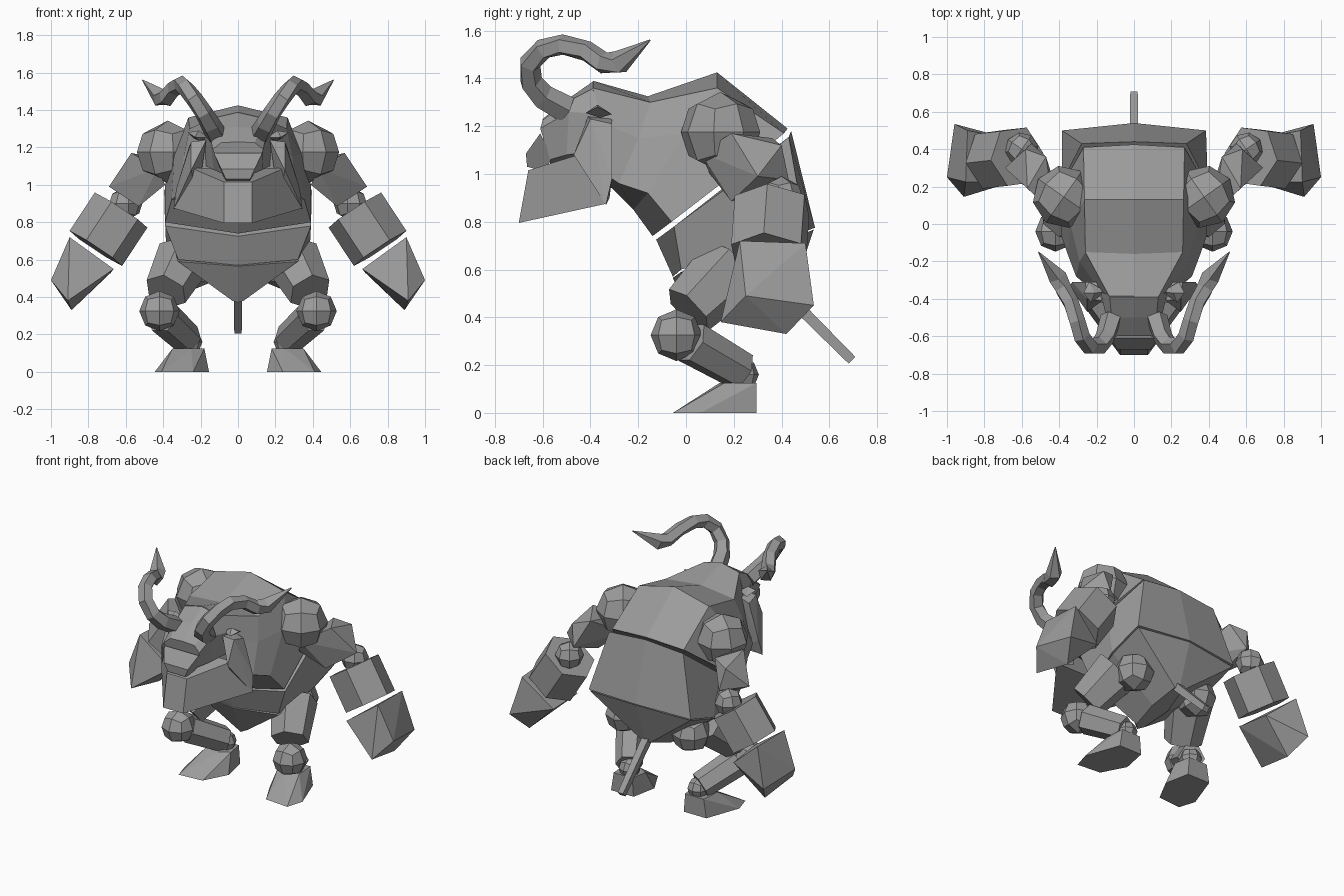
import bpy, bmesh, math
from mathutils import Vector, Matrix

if "Cube" in bpy.data.objects:
    bpy.data.objects.remove(bpy.data.objects["Cube"])

grey = bpy.data.materials.new("stone grey")
grey.diffuse_color = (0.33, 0.33, 0.33, 1)
grey.use_nodes = True
grey.node_tree.nodes["Principled BSDF"].inputs["Base Color"].default_value = grey.diffuse_color


def finish(bm, name):
    bmesh.ops.recalc_face_normals(bm, faces=bm.faces)
    me = bpy.data.meshes.new(name)
    bm.to_mesh(me)
    bm.free()
    me.materials.append(grey)
    ob = bpy.data.objects.new(name, me)
    bpy.context.collection.objects.link(ob)
    return ob


def mirrored(ob):
    m = ob.modifiers.new("mirror", "MIRROR")
    m.use_mirror_merge = False
    return ob


def loft(name, rings):
    """Skin between closed rings that have the same point count, with end caps."""
    bm = bmesh.new()
    vs = [[bm.verts.new(p) for p in r] for r in rings]
    n = len(rings[0])
    for a, b in zip(vs, vs[1:]):
        for i in range(n):
            j = (i + 1) % n
            bm.faces.new((a[i], a[j], b[j], b[i]))
    bm.faces.new(vs[0])
    bm.faces.new(vs[-1])
    return finish(bm, name)


def whole(half):
    """Complete a half ring that starts and ends on the centre line."""
    return half + [(-x, y, z) for x, y, z in half[-2:0:-1]]


def hull(name, pts):
    bm = bmesh.new()
    for p in pts:
        bm.verts.new(p)
    bmesh.ops.convex_hull(bm, input=bm.verts)
    bmesh.ops.dissolve_limit(bm, angle_limit=0.03, verts=bm.verts, edges=bm.edges)
    return finish(bm, name)


def circle(c, axis, r, sides, turn=0.0):
    d = Vector(axis).normalized()
    u = d.cross(Vector((0, 0, 1))).normalized()
    w = u.cross(d)
    return [Vector(c) + r * (math.cos(t) * u + math.sin(t) * w)
            for t in (turn + math.tau * i / sides for i in range(sides))]


def limb(name, a, b, ra, rb, sides=6, turn=0.0):
    d = Vector(b) - Vector(a)
    return loft(name, [circle(a, d, ra, sides, turn), circle(b, d, rb, sides, turn)])


def ball(name, c, r, spin=0.0):
    """Rounded cube: each face split in four, then pushed out to a sphere."""
    bm = bmesh.new()
    bmesh.ops.create_cube(bm, size=2)
    bmesh.ops.subdivide_edges(bm, edges=bm.edges, cuts=1, use_grid_fill=True)
    turn = Matrix.Rotation(spin, 3, 'Z')
    for v in bm.verts:
        v.co = Vector(c) + turn @ (v.co.normalized() * r)
    return finish(bm, name)


# Torso: humped chest running into the neck, belly, pelvis narrowing to a keel
loft("chest", [whole(r) for r in (
    [(0, -.14, .74), (.39, -.06, .80), (.39, .2, 1.0), (.27, .41, 1.17), (0, .425, 1.19)],
    [(0, -.22, .85), (.355, -.16, .92), (.34, .0, 1.17), (.265, .13, 1.36), (0, .13, 1.425)],
    [(0, -.31, .94), (.31, -.28, .96), (.29, -.2, 1.15), (.26, -.15, 1.30), (0, -.16, 1.325)],
    [(0, -.34, .95), (.24, -.34, 1.0), (.18, -.36, 1.22), (.13, -.39, 1.36), (0, -.39, 1.39)])])
loft("belly", [whole(r) for r in (
    [(0, -.125, .725), (.39, -.05, .78), (.395, .21, .97), (.28, .43, 1.155), (0, .44, 1.18)],
    [(0, -.055, .57), (.32, -.02, .60), (.385, .25, .68), (.385, .50, .76), (0, .54, .775)])])
loft("pelvis", [whole(r) for r in (
    [(0, -.055, .565), (.32, -.02, .59), (.38, .25, .67), (.38, .495, .75), (0, .535, .768)],
    [(0, .03, .37), (.03, .06, .38), (.06, .25, .42), (.03, .43, .48), (0, .44, .485)])])
limb("tail", (0, .40, .515), (0, .695, .22), .035, .028, 4, math.pi / 4)

# Head with snout and nose
loft("head", [whole(r) for r in (
    [(0, -.36, 1.05), (.17, -.36, 1.1), (.18, -.36, 1.25), (.13, -.385, 1.36), (0, -.385, 1.39)],
    [(0, -.50, 1.04), (.13, -.50, 1.08), (.15, -.49, 1.26), (.12, -.50, 1.30), (0, -.50, 1.31)],
    [(0, -.57, 1.04), (.085, -.57, 1.06), (.135, -.61, 1.19), (.09, -.60, 1.225), (0, -.60, 1.23)])])
hull("nose", [(s * x, y, z) for s in (1, -1) for x, y, z in (
    (.13, -.61, 1.17), (.09, -.67, 1.085), (.065, -.665, 1.03),
    (.06, -.59, 1.01), (.09, -.56, 1.07))])

# Wide jaw block, narrow at the front, with a cheek post on each side
loft("jaw", [[(s * x, y, z) for s, x, y, z in (
    (1, a, yt, zt), (1, b, yb, zb), (-1, b, yb, zb), (-1, a, yt, zt))]
    for a, yt, zt, b, yb, zb in (
        (.075, -.66, 1.015, .075, -.70, .795), (.25, -.42, 1.09, .345, -.335, .875))])
mirrored(hull("cheek_post", [
    (.17, -.41, 1.24), (.25, -.40, 1.23), (.20, -.31, 1.23), (.26, -.31, 1.21),
    (.25, -.47, 1.08), (.345, -.335, .87), (.22, -.32, .9), (.33, -.31, .98)]))
mirrored(hull("ear", [
    (.15, -.36, 1.25), (.27, -.37, 1.28), (.23, -.42, 1.255), (.24, -.31, 1.25),
    (.21, -.37, 1.29), (.21, -.36, 1.235)]))

# Horns: faceted tube curling forward, up and back to a point
path = [Vector(p) for p in (
    (.12, -.50, 1.27), (.15, -.60, 1.325), (.185, -.65, 1.385), (.235, -.655, 1.46),
    (.28, -.60, 1.52), (.305, -.52, 1.54), (.34, -.42, 1.515), (.38, -.35, 1.465),
    (.41, -.28, 1.465), (.51, -.15, 1.56))]
radii = [.06, .055, .05, .048, .046, .045, .045, .048, .052, .003]
rings = []
for i, p in enumerate(path):
    d = (path[min(i + 1, len(path) - 1)] - path[max(i - 1, 0)]).normalized()
    u = d.cross(Vector((.92, .1, -.4))).normalized()
    w = d.cross(u)
    rings.append([p + radii[i] * (math.cos(k * math.tau / 5) * u + math.sin(k * math.tau / 5) * w)
                  for k in range(5)])
mirrored(loft("horn", rings))

# Arms: shoulder ball, boxy upper arm, elbow, forearm, blocky fist
mirrored(ball("shoulder", (.375, .145, 1.175), .168, math.radians(35)))
mirrored(hull("upper_arm", [
    (.57, .19, 1.17), (.43, .06, 1.09), (.39, .10, 1.0), (.47, .36, 1.15),
    (.69, .30, .99), (.53, .19, .885), (.55, .43, .975), (.58, .40, 1.12)]))
mirrored(ball("elbow", (.60, .40, .90), .09, math.radians(35)))
mirrored(limb("forearm", (.625, .36, .865), (.76, .345, .66), .17, .17, 6, .5))
mirrored(hull("fist", [
    (.90, .225, .72), (.89, .50, .71), (.665, .22, .55), (.68, .46, .53),
    (1.0, .25, .49), (.96, .535, .45), (.91, .145, .38), (.89, .42, .33)]))

# Legs: hip ball, thigh, knee, shin, ankle, hoof
mirrored(ball("hip", (.25, .30, .56), .125))
mirrored(limb("thigh", (.29, .19, .61), (.385, .01, .43), .15, .12, 6, .3))
mirrored(ball("knee", (.42, -.04, .325), .108))
mirrored(limb("shin", (.40, .02, .295), (.27, .23, .175), .095, .085, 6))
mirrored(ball("ankle", (.26, .235, .16), .07))
mirrored(hull("hoof", [
    (.19, .295, 0), (.155, .12, 0), (.24, -.04, 0), (.41, -.055, 0), (.445, .06, 0), (.36, .295, 0),
    (.20, .295, .125), (.18, .18, .125), (.25, .14, .125), (.35, .16, .125), (.34, .295, .125)]))
